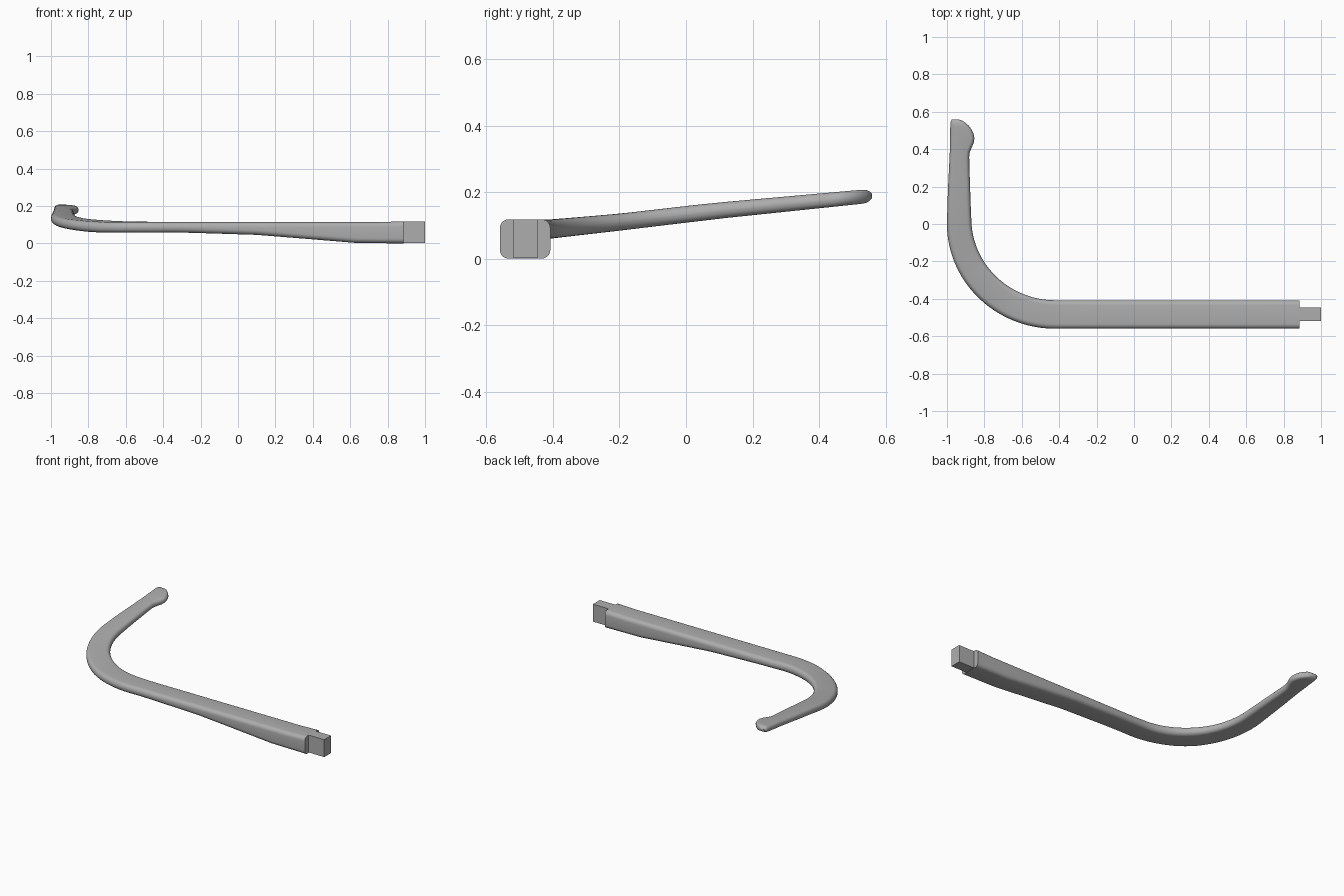
import bpy, bmesh, math

if "Cube" in bpy.data.objects:
    bpy.data.objects.remove(bpy.data.objects["Cube"])

grey = bpy.data.materials.new("satin grey")
grey.diffuse_color = (0.42, 0.42, 0.42, 1)
grey.use_nodes = True
grey.node_tree.nodes["Principled BSDF"].inputs["Base Color"].default_value = grey.diffuse_color


def lerp(table, v):
    """Piecewise linear lookup in a sorted list of (key, value)."""
    if v <= table[0][0]:
        return table[0][1]
    for (a, p), (b, q) in zip(table, table[1:]):
        if v <= b:
            return p + (q - p) * (v - a) / (b - a)
    return table[-1][1]


def finish(bm, name):
    bmesh.ops.recalc_face_normals(bm, faces=bm.faces)
    mesh = bpy.data.meshes.new(name)
    bm.to_mesh(mesh)
    bm.free()
    mesh.materials.append(grey)
    obj = bpy.data.objects.new(name, mesh)
    bpy.context.collection.objects.link(obj)
    bpy.ops.object.select_all(action='DESELECT')
    obj.select_set(True)
    bpy.context.view_layer.objects.active = obj
    bpy.ops.object.shade_smooth_by_angle(angle=math.radians(40))
    return obj


# Heights: the underside tapers along the straight, then the hook climbs with y
under_x = [(-0.45, 0.06), (-0.25, 0.057), (0.1, 0.046), (0.35, 0.026),
           (0.63, 0.003), (0.885, 0.0)]
top_x = [(0.75, 0.114), (0.885, 0.118)]
under_y = [(-0.46, 0.058), (-0.4, 0.061), (-0.2, 0.084), (0.1, 0.12), (0.56, 0.168)]
top_y = [(-0.46, 0.114), (-0.4, 0.118), (-0.2, 0.135), (0.07, 0.166), (0.54, 0.208)]

# Stations: outer point, inner point, height scale
stations = []
for x in (0.885, 0.75, 0.63, 0.5, 0.35, 0.22, 0.1, -0.08, -0.25, -0.35):
    stations.append(((x, -0.56), (x, -0.408), 1))
for i in range(25):                                   # the bend
    a = math.radians(90 * i / 24)
    s, c = math.sin(a), math.cos(a)
    stations.append(((-0.42 - 0.58 * s, -0.56 * c),
                     (-0.42 - 0.45 * s, 0.03 - 0.438 * c), 1))
for y, xo, xi in ((0.12, -0.997, -0.874), (0.22, -0.993, -0.877), (0.3, -0.989, -0.88),
                  (0.36, -0.986, -0.881), (0.385, -0.985, -0.878), (0.415, -0.984, -0.865),
                  (0.435, -0.984, -0.857), (0.457, -0.984, -0.853), (0.48, -0.983, -0.857),
                  (0.505, -0.983, -0.868), (0.525, -0.982, -0.883)):
    stations.append(((xo, y), (xi, y), 1))
stations += [((-0.981, 0.541), (-0.9, 0.541), 0.95), ((-0.979, 0.552), (-0.918, 0.552), 0.7),
             ((-0.973, 0.56), (-0.94, 0.56), 0.3)]

# Arm: rounded rectangular sections lofted through the stations
bm = bmesh.new()
rings = []
for (ox, oy), (ix, iy), hs in stations:
    w = math.hypot(ix - ox, iy - oy)
    straight = ox > -0.42
    my = (oy + iy) / 2

    def heights(x, y):
        if straight:
            return lerp(under_x, x), lerp(top_x, x)
        return lerp(under_y, y), lerp(top_y, y)

    b, t = heights((ox + ix) / 2, my)
    h = (t - b) * hs
    r = min(0.026, 0.48 * h, 0.48 * w)
    ring = []
    for k, (sx, sz) in enumerate(((1, 1), (-1, 1), (-1, -1), (1, -1))):
        for j in range(6):
            a = math.radians(90 * k + 18 * j)
            u = (sx * (w / 2 - r) + r * math.cos(a)) / w + 0.5
            v = (sz * (h / 2 - r) + r * math.sin(a)) / (t - b) + 0.5
            x, y = ox + (ix - ox) * u, oy + (iy - oy) * u
            lo, hi = heights(x, y)
            ring.append(bm.verts.new((x, y, lo + (hi - lo) * v)))
    rings.append(ring)
n = len(rings[0])
for p, q in zip(rings, rings[1:]):
    for i in range(n):
        bm.faces.new((p[i], p[(i + 1) % n], q[(i + 1) % n], q[i]))
bm.faces.new(rings[0])
bm.faces.new(rings[-1])
finish(bm, "hooked_arm")

# Square tenon at the end of the straight
bm = bmesh.new()
bmesh.ops.create_cube(bm, size=1)
for v in bm.verts:
    v.co = (0.94 + 0.12 * v.co.x, -0.483 + 0.072 * v.co.y, 0.06 + 0.116 * v.co.z)
finish(bm, "end_tenon")
